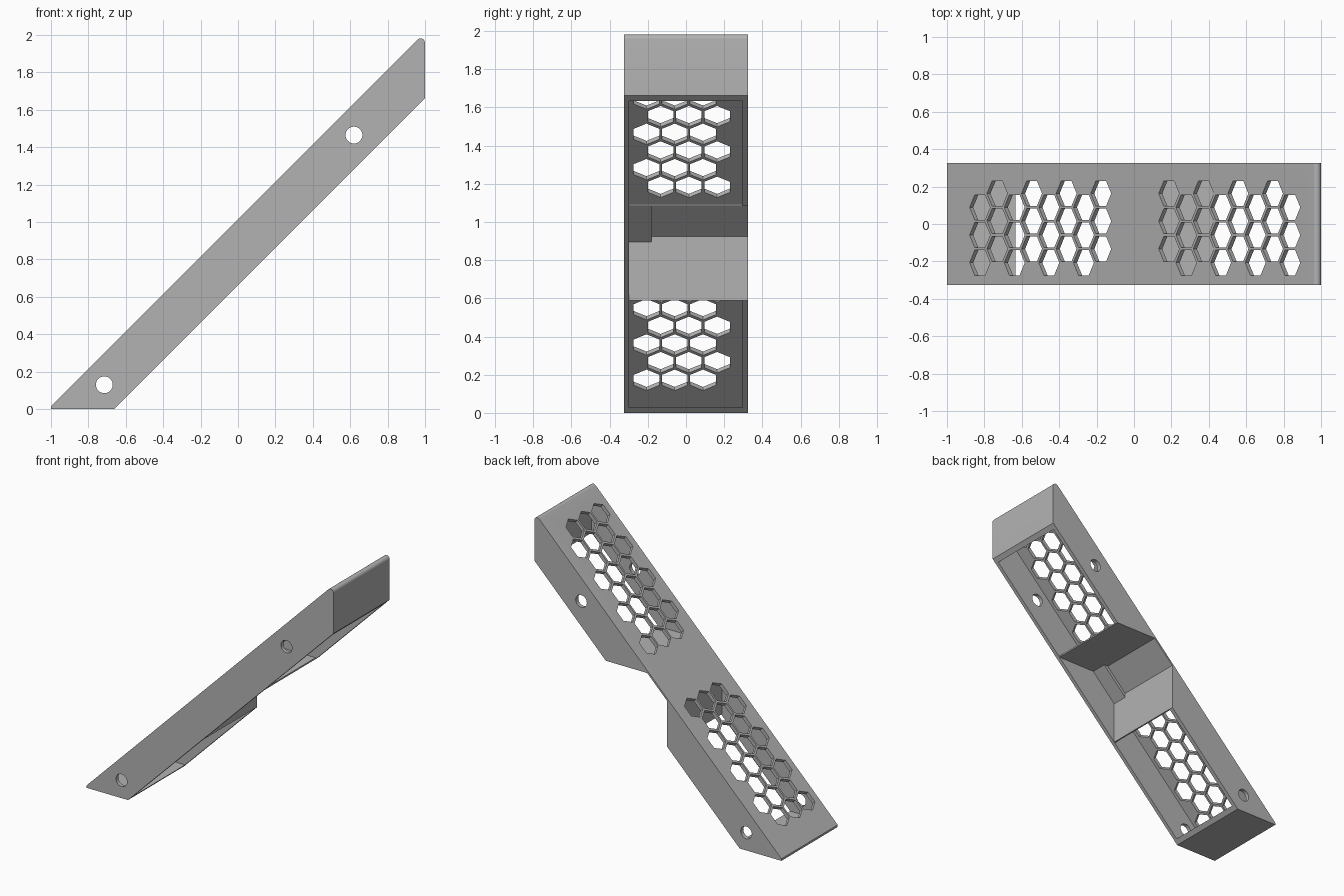
import bpy, bmesh, math
from mathutils import Vector

if "Cube" in bpy.data.objects:
    bpy.data.objects.remove(bpy.data.objects["Cube"])

WIDTH = 0.325            # half width of the bar
TOP, UNDER, INNER = 1.015, 0.662, 0.977   # z = x + offset: top face, underside, inside of top plate

grey = bpy.data.materials.new("grey")
grey.diffuse_color = (0.45, 0.45, 0.45, 1)
grey.use_nodes = True
grey.node_tree.nodes["Principled BSDF"].inputs["Base Color"].default_value = grey.diffuse_color


def add_prism(bm, ring, offset):
    """Extrude a flat ring of 3D points along an offset vector."""
    face = bm.faces.new([bm.verts.new(p) for p in ring])
    out = bmesh.ops.extrude_face_region(bm, geom=[face])
    moved = [v for v in out["geom"] if isinstance(v, bmesh.types.BMVert)]
    bmesh.ops.translate(bm, verts=moved, vec=offset)


def finish(name, bm):
    bmesh.ops.recalc_face_normals(bm, faces=bm.faces[:])
    mesh = bpy.data.meshes.new(name)
    bm.to_mesh(mesh)
    bm.free()
    obj = bpy.data.objects.new(name, mesh)
    bpy.context.collection.objects.link(obj)
    obj.data.materials.append(grey)
    return obj


def side_profile(name, points, y0, y1):
    bm = bmesh.new()
    add_prism(bm, [(x, y0, z) for x, z in points], Vector((0, y1 - y0, 0)))
    return finish(name, bm)


def cut(target, cutter):
    mod = target.modifiers.new("cut", 'BOOLEAN')
    mod.operation, mod.solver, mod.object = 'DIFFERENCE', 'EXACT', cutter
    bpy.context.view_layer.objects.active = target
    bpy.ops.object.modifier_apply(modifier=mod.name)
    bpy.data.objects.remove(cutter, do_unlink=True)


# Sloping bar with a rounded upper tip
tip = [(0.976 + 0.024 * math.cos(math.radians(a)), 1.958 + 0.024 * math.sin(math.radians(a)))
       for a in range(0, 136, 15)]
bar = side_profile("sloping_bar", [(-1, 0), (-UNDER, 0), (1, 1 + UNDER)] + tip + [(-1, TOP - 1)],
                   -WIDTH, WIDTH)

# Hollows open on the underside
low_x, low_z = -0.072, 0.59
high_x, high_z = 0.421, 1.083
t = 0.011
cut(bar, side_profile("lower_hollow", [
    (0.028 - INNER, 0.028), (low_x, 0.028), (low_x, low_z), (low_x - t, low_z),
    (low_x - t, low_x - t + INNER)], -0.298, 0.295))
cut(bar, side_profile("upper_hollow", [
    (high_z + t - INNER, high_z + t), (high_x, high_z + t), (high_x, 0.9), (0.972, 0.9),
    (0.972, 0.972 + INNER)], -0.298, 0.295))

# Corner notch open at the back, shallower beside the front wall so a rib remains
for start, slope in ((-0.298, 0.966), (-0.18, 0.997)):
    cut(bar, side_profile("corner_notch", [
        (low_x, 0.4), (low_x, low_x + slope), (high_z - slope, high_z), (0.6, high_z), (0.6, 0.4)],
        start, 0.5))

# Hexagonal grille holes, square to the top plate
along = Vector((1, 0, 1)).normalized()
across = Vector((0, 1, 0))
normal = Vector((-1, 0, 1)).normalized()
bm = bmesh.new()
for first_x, parity in ((-0.824, 0), (0.187, 1)):
    for i in range(8):
        x = first_x + 0.0925 * i
        middle = 0.015 if (i + parity) % 2 else -0.059
        for j in (-1, 0, 1):
            c = Vector((x, middle + 0.148 * j, x + TOP)) + normal * 0.02
            ring = [c + 0.0775 * (along * math.cos(k * math.pi / 3) + across * math.sin(k * math.pi / 3))
                    for k in range(6)]
            add_prism(bm, ring, normal * -0.06)
cut(bar, finish("grille_cutter", bm))

# Round screw holes through both side walls
for cx, cz in ((-0.715, 0.13), (0.62, 1.465)):
    circle = [(cx + 0.045 * math.cos(k * math.pi / 16), cz + 0.045 * math.sin(k * math.pi / 16))
              for k in range(32)]
    cut(bar, side_profile("screw_hole", circle, -0.5, 0.5))

bpy.ops.object.select_all(action='DESELECT')
bar.select_set(True)
bpy.context.view_layer.objects.active = bar
bpy.ops.object.shade_smooth_by_angle(angle=math.radians(30))
